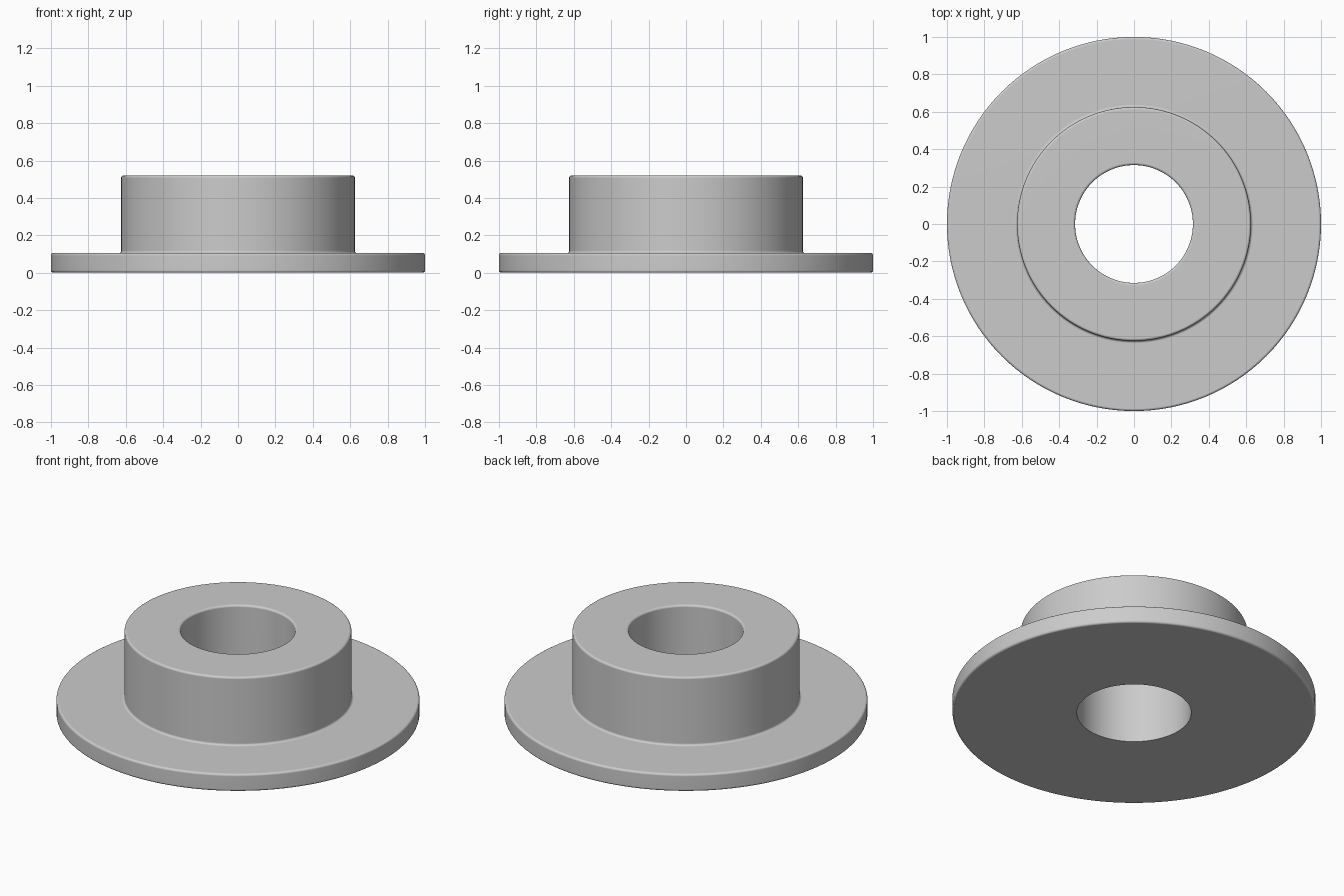
import bpy, bmesh
from math import pi, radians
from mathutils import Vector

cube = bpy.data.objects.get("Cube")
if cube:
    bpy.data.objects.remove(cube)

STEPS = 128
HOLE, HUB, RIM = 0.315, 0.625, 1.0
FLANGE_TOP, HUB_TOP = 0.105, 0.52
ROUND = 0.013

# Single grey finish
grey = bpy.data.materials.new("plain grey")
grey.use_nodes = True
colour = (0.6, 0.6, 0.6, 1)
grey.diffuse_color = colour
grey.node_tree.nodes["Principled BSDF"].inputs["Base Color"].default_value = colour


def rounded(prev, corner, nxt, size, cuts=4):
    """Quarter-round points replacing a square corner."""
    a = (prev - corner).normalized() * size
    b = (nxt - corner).normalized() * size
    centre = corner + a + b
    quarter = [i / cuts * pi / 2 for i in range(cuts + 1)]
    from math import cos, sin
    return [centre - b * cos(t) - a * sin(t) for t in quarter]


# Half section: radius, height, edge rounding
section = [
    (HOLE, 0, 0),
    (RIM, 0, ROUND),
    (RIM, FLANGE_TOP, ROUND),
    (HUB, FLANGE_TOP, ROUND),
    (HUB, HUB_TOP, ROUND),
    (HOLE, HUB_TOP, ROUND),
]
corners = [Vector((r, 0, z)) for r, z, _ in section]
profile = []
for i, (_, _, size) in enumerate(section):
    if size:
        profile += rounded(corners[i - 1], corners[i], corners[(i + 1) % len(corners)], size)
    else:
        profile.append(corners[i])

# Flanged bushing turned around the upright axis
bm = bmesh.new()
verts = [bm.verts.new(p) for p in profile]
edges = [bm.edges.new((v, verts[(i + 1) % len(verts)])) for i, v in enumerate(verts)]
bmesh.ops.spin(bm, geom=verts + edges, cent=(0, 0, 0), axis=(0, 0, 1),
               angle=2 * pi, steps=STEPS, use_merge=True)
bmesh.ops.remove_doubles(bm, verts=bm.verts[:], dist=0.0001)
bmesh.ops.recalc_face_normals(bm, faces=bm.faces[:])

mesh = bpy.data.meshes.new("flanged_bushing")
bm.to_mesh(mesh)
bm.free()
mesh.materials.append(grey)
bushing = bpy.data.objects.new("flanged_bushing", mesh)
bpy.context.collection.objects.link(bushing)

# Smooth shading with the flat faces kept flat
bpy.ops.object.select_all(action="DESELECT")
bushing.select_set(True)
bpy.context.view_layer.objects.active = bushing
bpy.ops.object.shade_smooth_by_angle(angle=radians(30))
weighted = bushing.modifiers.new("weighted_normals", "WEIGHTED_NORMAL")
weighted.keep_sharp = True
